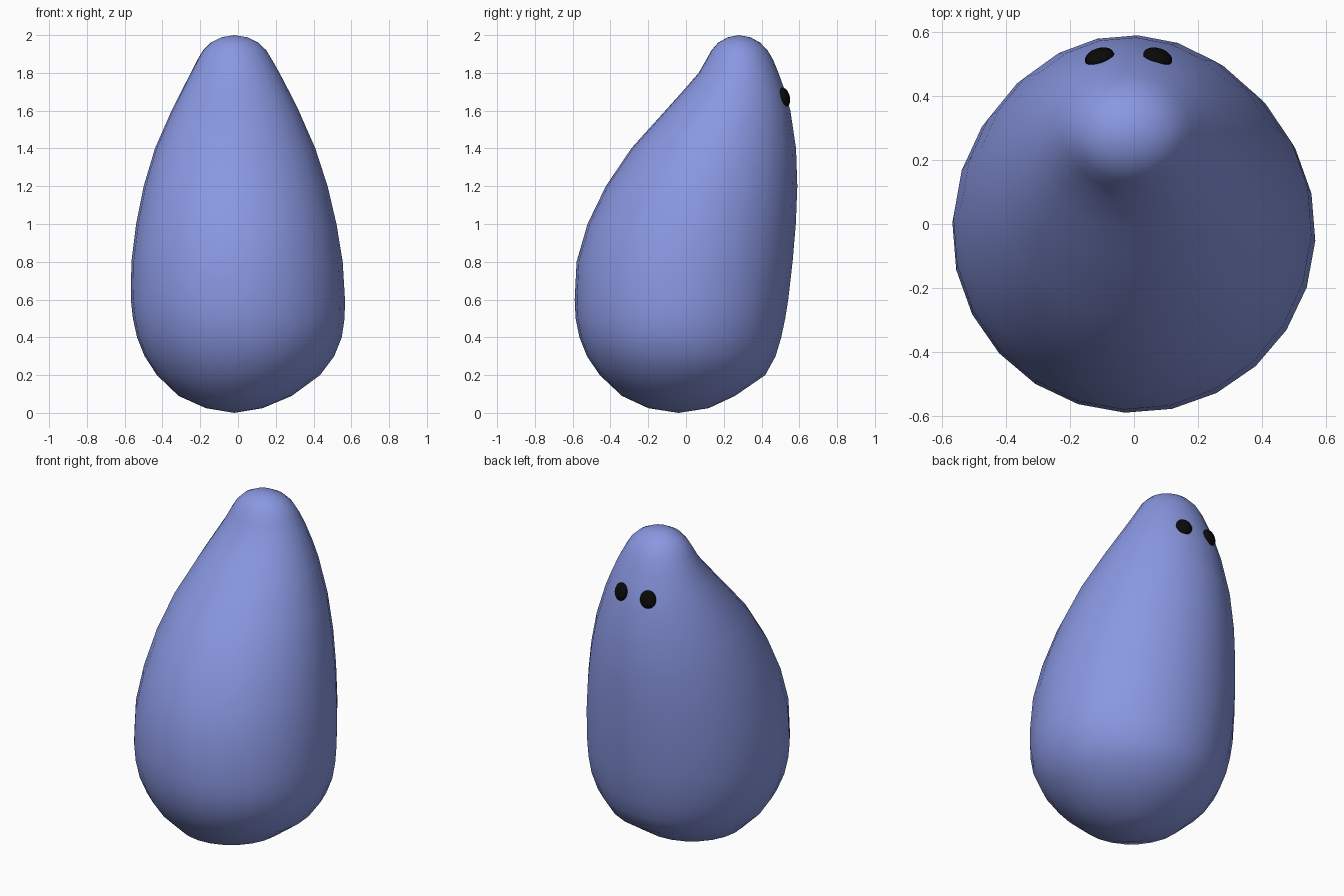
import bpy, bmesh, math
from mathutils import Vector, Matrix

if "Cube" in bpy.data.objects:
    bpy.data.objects.remove(bpy.data.objects["Cube"])


def material(name, rgb):
    m = bpy.data.materials.new(name)
    m.diffuse_color = (*rgb, 1)
    m.use_nodes = True
    m.node_tree.nodes["Principled BSDF"].inputs["Base Color"].default_value = m.diffuse_color
    return m


def make_object(name, bm, mat):
    bmesh.ops.recalc_face_normals(bm, faces=bm.faces[:])
    for f in bm.faces:
        f.smooth = True
    me = bpy.data.meshes.new(name)
    bm.to_mesh(me)
    bm.free()
    me.materials.append(mat)
    ob = bpy.data.objects.new(name, me)
    bpy.context.collection.objects.link(ob)
    return ob


blue = material("periwinkle blue", (0.25, 0.31, 0.75))
black = material("black", (0.003, 0.003, 0.003))

# Body sections: height, x min, x max, y min, y max
SECTIONS = [
    (0.025, -0.17, 0.13, -0.20, 0.12),
    (0.09, -0.315, 0.285, -0.34, 0.26),
    (0.20, -0.43, 0.435, -0.457, 0.42),
    (0.30, -0.495, 0.51, -0.525, 0.475),
    (0.40, -0.535, 0.55, -0.565, 0.505),
    (0.50, -0.557, 0.565, -0.585, 0.526),
    (0.60, -0.568, 0.567, -0.59, 0.542),
    (0.80, -0.565, 0.555, -0.58, 0.565),
    (1.00, -0.54, 0.522, -0.522, 0.582),
    (1.20, -0.50, 0.475, -0.425, 0.59),
    (1.40, -0.44, 0.41, -0.29, 0.583),
    (1.60, -0.352, 0.322, -0.11, 0.553),
    (1.70, -0.302, 0.272, -0.02, 0.526),
    (1.80, -0.25, 0.22, 0.067, 0.49),
    (1.87, -0.215, 0.18, 0.107, 0.461),
    (1.92, -0.185, 0.15, 0.135, 0.432),
    (1.96, -0.145, 0.108, 0.17, 0.393),
    (1.988, -0.09, 0.052, 0.22, 0.342),
]
SIDES = 24

# Leaning pear-shaped body, lofted through the sections
bm = bmesh.new()
rings = []
for z, x0, x1, y0, y1 in SECTIONS:
    ring = []
    for i in range(SIDES):
        a = math.tau * i / SIDES - 0.05
        ring.append(bm.verts.new(((x0 + x1) / 2 + (x1 - x0) / 2 * math.cos(a),
                                  (y0 + y1) / 2 + (y1 - y0) / 2 * math.sin(a), z)))
    rings.append(ring)
for lo, hi in zip(rings, rings[1:]):
    for i in range(SIDES):
        j = (i + 1) % SIDES
        bm.faces.new((lo[i], lo[j], hi[j], hi[i]))
for ring, tip in ((rings[0], (-0.02, -0.04, 0)), (rings[-1], (-0.02, 0.28, 2))):
    v = bm.verts.new(tip)
    for i in range(SIDES):
        bm.faces.new((ring[i], ring[(i + 1) % SIDES], v))
make_object("body", bm, blue)

# Two flattened button eyes on the back of the head
for name, x in (("left_eye", -0.108), ("right_eye", 0.074)):
    bm = bmesh.new()
    bmesh.ops.create_uvsphere(bm, u_segments=20, v_segments=10, radius=1)
    normal = Vector(((x + 0.015) * 3.3, 0.95, 0.27))
    turn = normal.to_track_quat('Z', 'Y').to_matrix().to_4x4()
    place = Matrix.Translation((x, 0.521, 1.672))
    bm.transform(place @ turn @ Matrix.Diagonal((0.047, 0.052, 0.026, 1)))
    make_object(name, bm, black)
